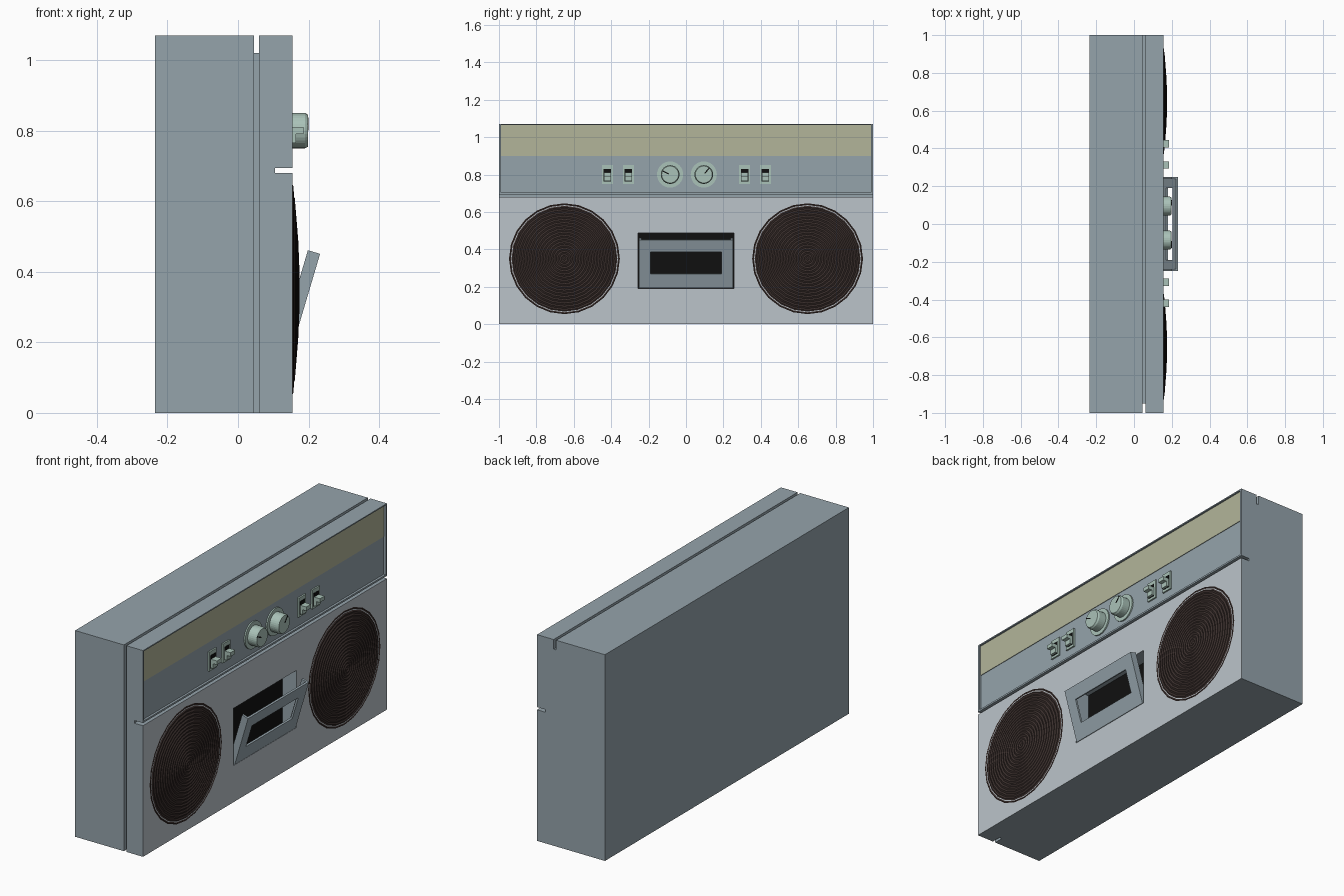
import bpy, bmesh, math
from mathutils import Matrix, Vector

if "Cube" in bpy.data.objects:
    bpy.data.objects.remove(bpy.data.objects["Cube"])


def material(name, rgb):
    m = bpy.data.materials.new(name)
    m.diffuse_color = (*rgb, 1)
    m.use_nodes = True
    m.node_tree.nodes["Principled BSDF"].inputs["Base Color"].default_value = m.diffuse_color
    return m


CASE = material("case_blue_grey", (0.30, 0.37, 0.41))
FACE = material("face_grey", (0.50, 0.55, 0.59))
OLIVE = material("dial_olive", (0.45, 0.46, 0.32))
BLACK = material("black", (0.005, 0.005, 0.005))
MINT = material("control_mint", (0.40, 0.54, 0.48))
MESH = material("speaker_brown", (0.045, 0.030, 0.027))


def finish(name, bm, mat):
    bmesh.ops.recalc_face_normals(bm, faces=bm.faces)
    me = bpy.data.meshes.new(name)
    bm.to_mesh(me)
    bm.free()
    ob = bpy.data.objects.new(name, me)
    bpy.context.collection.objects.link(ob)
    me.materials.append(mat)
    return ob


def box(name, x, y, z, mat=CASE):
    bm = bmesh.new()
    size = Matrix.Diagonal((x[1] - x[0], y[1] - y[0], z[1] - z[0], 1))
    mid = Matrix.Translation((sum(x) / 2, sum(y) / 2, sum(z) / 2))
    bmesh.ops.create_cube(bm, size=1, matrix=mid @ size)
    return finish(name, bm, mat)


def lathe(name, profile, y, z, sides, mat):
    """Revolve (x, radius) points about an axis along x."""
    bm = bmesh.new()
    vs = [bm.verts.new((px, 0, r)) for px, r in profile]
    es = [bm.edges.new(p) for p in zip(vs, vs[1:])]
    bmesh.ops.spin(bm, geom=vs + es, cent=(0, 0, 0), axis=(1, 0, 0),
                   angle=math.tau, steps=sides, use_duplicate=False)
    bmesh.ops.remove_doubles(bm, verts=bm.verts, dist=1e-5)
    ob = finish(name, bm, mat)
    ob.location = (0, y, z)
    return ob


def carve(target, cutter):
    mod = target.modifiers.new("carve", 'BOOLEAN')
    mod.operation, mod.solver, mod.object = 'DIFFERENCE', 'EXACT', cutter
    bpy.context.view_layer.objects.active = target
    bpy.ops.object.modifier_apply(modifier=mod.name)
    bpy.data.objects.remove(cutter)


# Case with seam grooves, recessed control strips and cassette well
body = box("case", (-0.235, 0.155), (-1, 1), (0, 1.07))
for x, y, z in [
    ((0.045, 0.06), (-1.1, 1.1), (1.02, 1.2)),
    ((0.045, 0.06), (-1.1, -0.95), (-0.1, 1.2)),
    ((0.105, 0.3), (-1.1, 1.1), (0.68, 0.694)),
    ((0.143, 0.3), (-0.99, 0.99), (0.703, 0.9)),
    ((0.146, 0.3), (-0.99, 0.99), (0.899, 1.064)),
    ((0.075, 0.3), (-0.257, 0.257), (0.19, 0.487)),
]:
    carve(body, box("cutter", x, y, z))

# Colour the front faces by position
me = body.data
me.materials.clear()
for m in (CASE, FACE, OLIVE, BLACK):
    me.materials.append(m)
for p in me.polygons:
    p.material_index = 0
    if p.normal.x > 0.9:
        c = p.center
        if c.x > 0.154 and c.z < 0.68:
            p.material_index = 1
        elif abs(c.x - 0.146) < 1e-3:
            p.material_index = 2
        elif abs(c.x - 0.075) < 1e-3:
            p.material_index = 3

# Speakers: shallow domes made of concentric ridges
RINGS = 18
dome = [(0.15, 0.31)]
for i in range(RINGS * 2 + 1):
    r = 0.31 * (1 - i / (RINGS * 2))
    dome.append((0.155 + 0.02 * (1 - (r / 0.31) ** 2) - 0.004 * (i % 2), r))
for side, y in (("left", -0.65), ("right", 0.65)):
    lathe(f"speaker_{side}", dome, y, 0.35, 24, MESH)

# Knobs with dial rings and pointer marks
for side, y, ang in (("left", -0.085, 155), ("right", 0.095, 50)):
    lathe(f"dial_ring_{side}", [(0.142, 0.07), (0.15, 0.07), (0.15, 0.0)],
          y, 0.8, 32, MINT)
    lathe(f"knob_{side}", [(0.146, 0.05), (0.19, 0.05), (0.199, 0.045), (0.199, 0)],
          y, 0.8, 32, MINT)
    mark = box(f"pointer_{side}", (0.19, 0.2), (0.008, 0.046), (-0.003, 0.003), BLACK)
    mark.rotation_euler.x = math.radians(ang)
    mark.location = (0, y, 0.8)

# Slide switches: framed plate, dark slot and stepped lever
for n, y in enumerate((-0.42, -0.308, 0.313, 0.425)):
    box(f"switch_plate_{n}", (0.142, 0.151), (y - 0.03, y + 0.03), (0.75, 0.85), MINT)
    box(f"switch_slot_{n}", (0.145, 0.1525), (y - 0.02, y + 0.02), (0.762, 0.83), BLACK)
    box(f"switch_lever_{n}", (0.146, 0.186), (y - 0.019, y + 0.019), (0.79, 0.81), MINT)
    box(f"switch_step_{n}", (0.146, 0.165), (y - 0.019, y + 0.019), (0.765, 0.79), MINT)

# Cassette door: hollow shell with a window, open at top and back, hinged at its base
door = box("cassette_door", (-0.036, 0), (-0.25, 0.25), (0, 0.27))
carve(door, box("cutter", (-0.1, -0.01), (-0.238, 0.238), (0.012, 0.5)))
carve(door, box("cutter", (-0.1, 0.1), (-0.19, 0.19), (0.08, 0.203)))
door.rotation_euler.y = math.radians(16.5)
door.location = (0.156, 0, 0.192)
